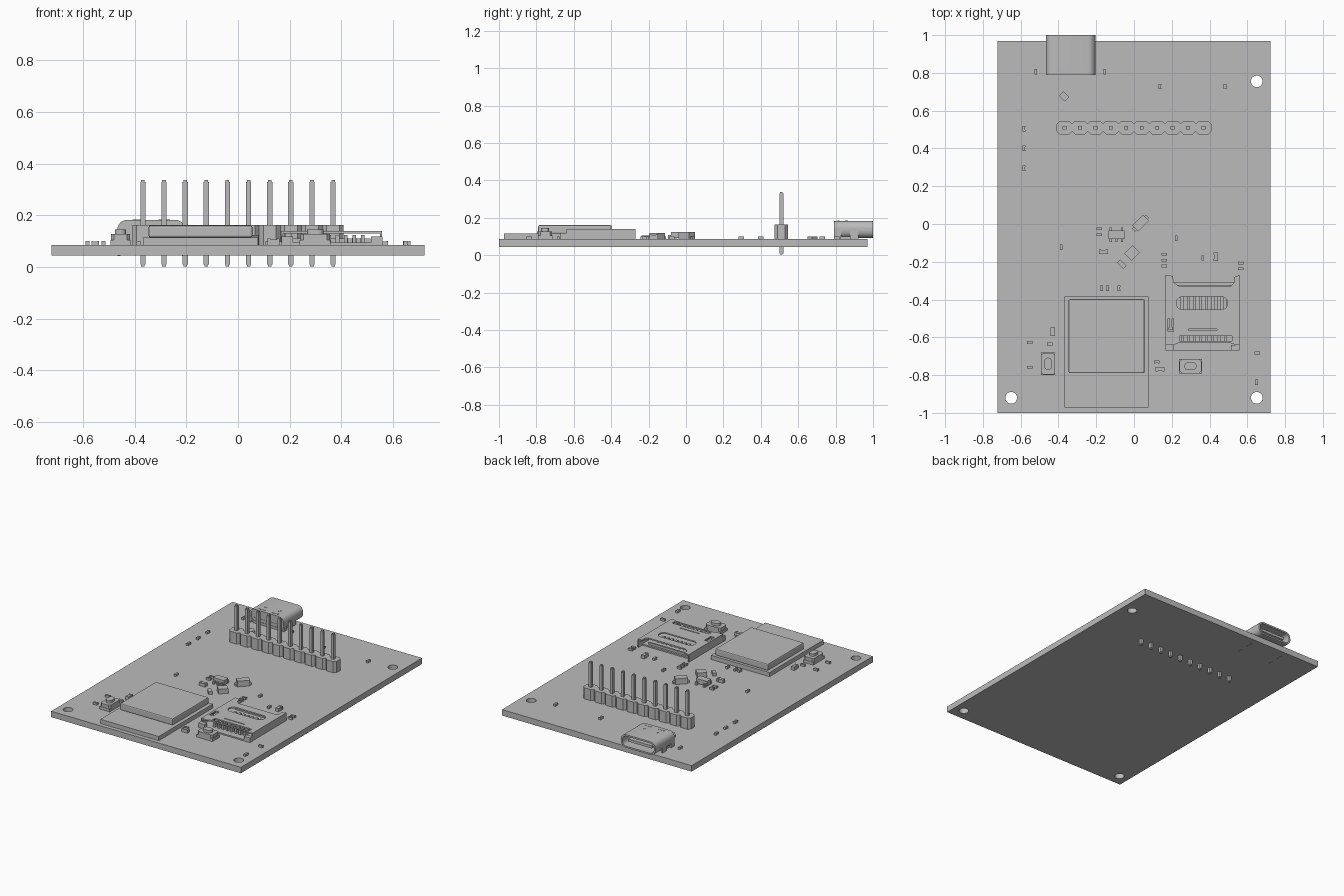
import bpy, bmesh, math
from mathutils import Matrix, Vector

cube = bpy.data.objects.get("Cube")
if cube:
    bpy.data.objects.remove(cube, do_unlink=True)

grey = bpy.data.materials.new("plain grey")
grey.use_nodes = True
grey.diffuse_color = (0.5, 0.5, 0.5, 1)
grey.node_tree.nodes["Principled BSDF"].inputs["Base Color"].default_value = (0.5, 0.5, 0.5, 1)

TOP = 0.086          # upper face of the board
BOTTOM = 0.045


def finish(name, bm, smooth=True):
    bmesh.ops.recalc_face_normals(bm, faces=bm.faces)
    mesh = bpy.data.meshes.new(name)
    bm.to_mesh(mesh)
    bm.free()
    mesh.materials.append(grey)
    ob = bpy.data.objects.new(name, mesh)
    bpy.context.collection.objects.link(ob)
    if smooth:
        bpy.ops.object.select_all(action='DESELECT')
        ob.select_set(True)
        bpy.context.view_layer.objects.active = ob
        bpy.ops.object.shade_smooth_by_angle(angle=math.radians(30))
    return ob


def box(bm, x, y, z0, z1, w, d, turn=0):
    m = (Matrix.Translation((x, y, (z0 + z1) / 2))
         @ Matrix.Rotation(math.radians(turn), 4, 'Z')
         @ Matrix.Diagonal((w, d, z1 - z0, 1)))
    bmesh.ops.create_cube(bm, size=1, matrix=m)


def prism(bm, outlines, z0, z1, matrix=Matrix()):
    """Extrude an outline, with any further outlines cut out as holes."""
    edges, verts = [], []
    for pts in outlines:
        ring = [bm.verts.new((p[0], p[1], z0)) for p in pts]
        verts += ring
        edges += [bm.edges.new((ring[i - 1], ring[i])) for i in range(len(ring))]
    fill = bmesh.ops.triangle_fill(bm, edges=edges, use_beauty=True)
    faces = [g for g in fill["geom"] if isinstance(g, bmesh.types.BMFace)]
    ext = bmesh.ops.extrude_face_region(bm, geom=faces)
    top = [g for g in ext["geom"] if isinstance(g, bmesh.types.BMVert)]
    bmesh.ops.translate(bm, verts=top, vec=(0, 0, z1 - z0))
    bmesh.ops.transform(bm, matrix=matrix, verts=verts + top)


def rounded(x, y, w, d, r, n=6):
    """Outline of a rounded rectangle."""
    pts = []
    for i, (sx, sy) in enumerate(((1, 1), (-1, 1), (-1, -1), (1, -1))):
        for k in range(n + 1):
            a = math.pi / 2 * (i + k / n)
            pts.append((x + sx * (w / 2 - r) + r * math.cos(a),
                        y + sy * (d / 2 - r) + r * math.sin(a)))
    return pts


def circle(x, y, r, n=32):
    return [(x + r * math.cos(2 * math.pi * i / n), y + r * math.sin(2 * math.pi * i / n))
            for i in range(n)]


def rect(x0, x1, y0, y1):
    return [(x0, y0), (x1, y0), (x1, y1), (x0, y1)]


# Board with three mounting holes
bm = bmesh.new()
holes = [circle(x, y, 0.031) for x, y in ((0.65, 0.755), (0.65, -0.92), (-0.65, -0.92))]
prism(bm, [rect(-0.722, 0.722, -1, 0.97)] + holes, BOTTOM, TOP)
finish("circuit_board", bm)

# Pin header: chamfered housing blocks and tapered square pins
housing, pins = bmesh.new(), bmesh.new()
PITCH, HY = 0.0818, 0.51
for i in range(10):
    x = (i - 4.5) * PITCH
    prism(housing, [rounded(x, HY, PITCH, 0.073, 0.016, 1)], TOP, 0.163)
    box(pins, x, HY, 0.01, 0.33, 0.02, 0.02)
    for z0, z1 in ((0.003, 0.01), (0.33, 0.337)):
        box(pins, x, HY, z0, z1, 0.014, 0.014)
finish("header_housing", housing, False)
finish("header_pins", pins, False)

# Radio module: carrier plate and metal lid
bm = bmesh.new()
box(bm, -0.145, -0.678, TOP, 0.115, 0.444, 0.588)
finish("module_base", bm, False)
bm = bmesh.new()
box(bm, -0.145, -0.594, 0.115, 0.161, 0.402, 0.392)
lid = finish("module_lid", bm, False)
bev = lid.modifiers.new("soft edges", 'BEVEL')
bev.width, bev.segments = 0.007, 2

# USB socket: hollow rounded shell lying along y, rear plug, tongue and legs
UX, UZ = -0.336, 0.138
lay = Matrix.Rotation(math.radians(90), 4, 'X')
bm = bmesh.new()
prism(bm, [rounded(UX, UZ, 0.262, 0.09, 0.038), rounded(UX, UZ, 0.24, 0.068, 0.03)],
      -1.0, -0.79, lay)
finish("socket_shell", bm)
bm = bmesh.new()
prism(bm, [rounded(UX, UZ, 0.244, 0.072, 0.03)], -0.86, -0.795, lay)
box(bm, UX, 0.81, TOP, 0.125, 0.2, 0.034)
finish("socket_core", bm)
bm = bmesh.new()
box(bm, UX, 0.915, UZ - 0.009, UZ + 0.009, 0.18, 0.13)
finish("socket_tongue", bm, False)
bm = bmesh.new()
for side in (-1, 1):
    for y, d in ((0.81, 0.035), (0.9, 0.045)):
        box(bm, UX + side * 0.125, y, BOTTOM - 0.002, 0.14, 0.012, d)
    box(bm, UX + side * 0.05, 0.858, 0.18, 0.1845, 0.018, 0.016)
    box(bm, UX + side * 0.05, 0.815, 0.18, 0.1845, 0.045, 0.01)
    box(bm, UX + side * 0.105, 0.85, TOP, 0.1, 0.02, 0.1)
finish("socket_legs_and_tabs", bm, False)

# Memory card holder: floor, side walls, pierced cover and contacts
bm = bmesh.new()
box(bm, 0.3625, -0.49, TOP, 0.095, 0.391, 0.36)
finish("card_floor", bm, False)
bm = bmesh.new()
box(bm, 0.171, -0.455, TOP, 0.139, 0.008, 0.37)
box(bm, 0.554, -0.455, TOP, 0.139, 0.008, 0.37)
box(bm, 0.3625, -0.33, TOP, 0.11, 0.3, 0.012)
for x in (0.19, 0.537):
    box(bm, x, -0.655, TOP, 0.118, 0.045, 0.03)
finish("card_walls", bm, False)
bm = bmesh.new()
cover = [(0.167, -0.64), (0.21, -0.64), (0.235, -0.63), (0.51, -0.63), (0.54, -0.64),
         (0.558, -0.64), (0.558, -0.275), (0.53, -0.28), (0.53, -0.31), (0.515, -0.327),
         (0.235, -0.327), (0.21, -0.31), (0.205, -0.275), (0.167, -0.27)]
prism(bm, [cover, rounded(0.36, -0.419, 0.27, 0.068, 0.03), rect(0.24, 0.52, -0.62, -0.592),
           rect(0.288, 0.44, -0.564, -0.557), rect(0.18, 0.21, -0.57, -0.5)], 0.13, 0.139)
finish("card_cover", bm)
bm = bmesh.new()
for i in range(8):
    x = 0.255 + i * 0.0325
    box(bm, x, -0.42, 0.095, 0.112, 0.016, 0.07)
    box(bm, x, -0.6, 0.095, 0.125, 0.014, 0.05)
box(bm, 0.195, -0.525, 0.095, 0.132, 0.014, 0.05)
box(bm, 0.195, -0.555, 0.095, 0.136, 0.025, 0.012)
finish("card_contacts", bm, False)

# Push buttons
for name, x, y, turn in (("left_button", -0.455, -0.74, 90), ("right_button", 0.299, -0.753, 0)):
    m = Matrix.Translation((x, y, 0)) @ Matrix.Rotation(math.radians(turn), 4, 'Z')
    bm = bmesh.new()
    prism(bm, [rounded(0, 0, 0.115, 0.075, 0.012, 1)], TOP, 0.128, m)
    prism(bm, [rounded(0, 0, 0.064, 0.042, 0.02)], 0.128, 0.145, m)
    for sx in (-1, 1):
        prism(bm, [rect(sx * 0.05 - 0.01, sx * 0.05 + 0.01, -0.038, 0.038)], TOP, 0.105, m)
    finish(name, bm)

# Small transistor package with bent legs, and its slanted companions
bm = bmesh.new()
box(bm, -0.093, -0.057, 0.092, 0.125, 0.085, 0.046)
for x, side in ((-0.03, -1), (0, -1), (0.03, -1), (-0.03, 1), (0.03, 1)):
    box(bm, x - 0.093, -0.057 + side * 0.028, TOP, 0.108, 0.012, 0.02)
finish("regulator_chip", bm, False)
bm = bmesh.new()
box(bm, 0.035, 0.004, TOP, 0.125, 0.08, 0.045, 45)
box(bm, 0.035, 0.004, TOP, 0.1, 0.105, 0.022, 45)
finish("slanted_diode", bm, False)
bm = bmesh.new()
box(bm, -0.01, -0.153, TOP, 0.118, 0.062, 0.054, 45)
box(bm, -0.065, -0.213, TOP, 0.106, 0.046, 0.024, -45)
box(bm, -0.37, 0.676, TOP, 0.1, 0.042, 0.034, -45)
finish("slanted_chips", bm, False)

# Tiny surface parts: each a body between two slightly taller end caps
upright = [(-0.52, 0.805), (-0.155, 0.805), (0.137, 0.728), (0.482, 0.728), (-0.583, 0.505),
           (-0.583, 0.4), (-0.583, 0.295), (-0.385, -0.122), (0.224, -0.076), (0.364, -0.18),
           (-0.172, -0.34), (-0.14, -0.34), (-0.08, -0.34), (0.648, -0.838)]
flat = [(-0.183, -0.025), (-0.183, -0.057), (0.161, -0.16), (0.161, -0.192), (0.161, -0.222),
        (0.566, -0.207), (0.566, -0.237), (-0.553, -0.627), (-0.447, -0.635), (-0.553, -0.758),
        (0.12, -0.73), (0.653, -0.683)]
large = [(0.434, -0.173, 90), (-0.43, -0.57, 90), (0.138, -0.768, 0), (-0.162, -0.148, 0)]
parts = [(x, y, 90, 1) for x, y in upright] + [(x, y, 0, 1) for x, y in flat]
parts += [(x, y, t, 1.6) for x, y, t in large]
bm = bmesh.new()
for x, y, turn, s in parts:
    high = 0.015 * s
    box(bm, x, y, TOP, TOP + high * 0.9, 0.026 * s, 0.014 * s, turn)
    along = Vector((math.cos(math.radians(turn)), math.sin(math.radians(turn))))
    for side in (-1, 1):
        c = Vector((x, y)) + along * side * 0.011 * s
        box(bm, c.x, c.y, TOP, TOP + high, 0.007 * s, 0.015 * s, turn)
finish("surface_parts", bm, False)
